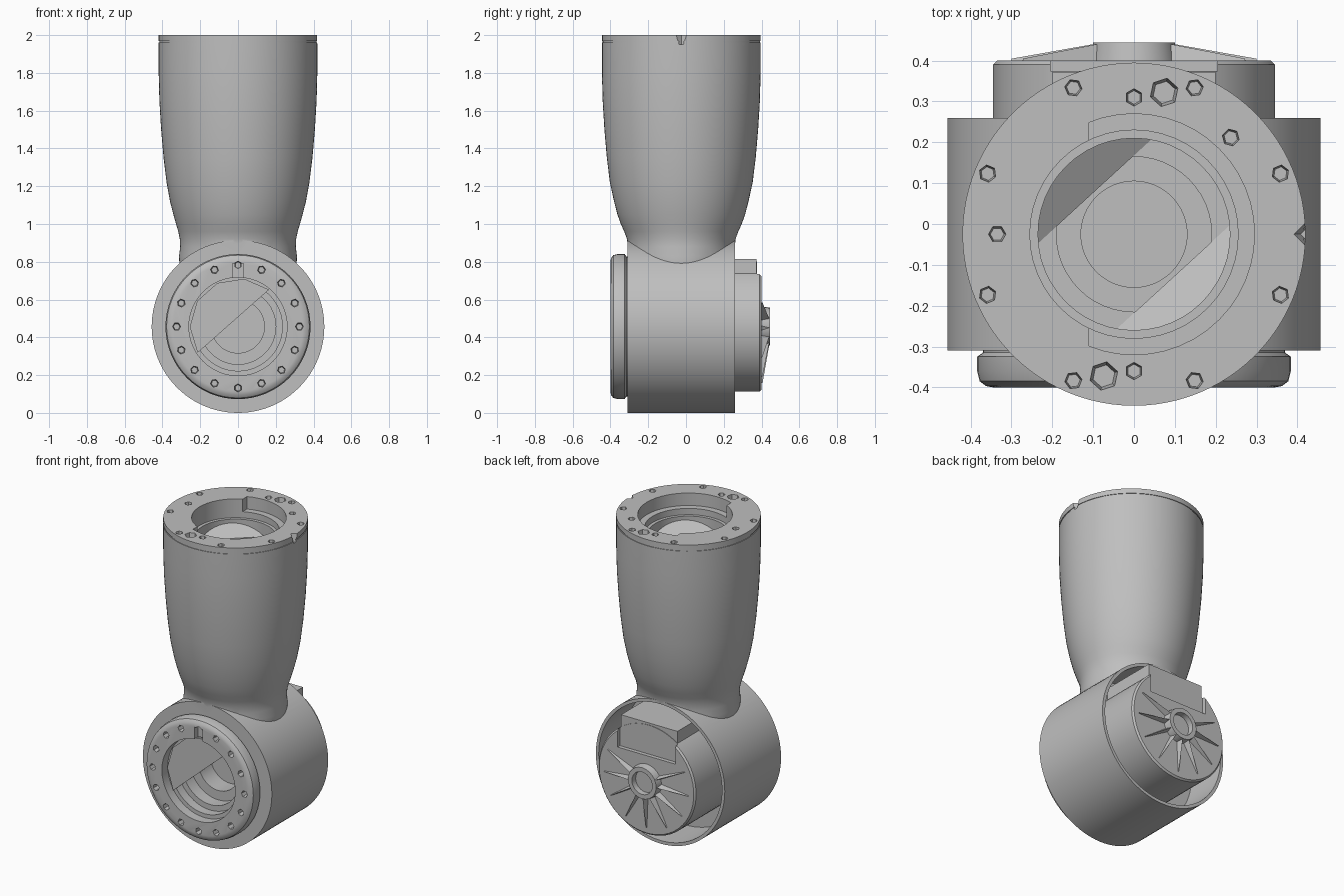
import bpy, bmesh
from math import sin, cos, pi, radians
from mathutils import Matrix, Vector

if "Cube" in bpy.data.objects:
    bpy.data.objects.remove(bpy.data.objects["Cube"])

grey = bpy.data.materials.new("light_grey")
grey.use_nodes = True
COLOUR = (0.52, 0.52, 0.52, 1)
grey.diffuse_color = COLOUR
grey.node_tree.nodes["Principled BSDF"].inputs["Base Color"].default_value = COLOUR

C = 0.457        # height of the drum axis
TUBE_Y = -0.025  # upright tube axis
# Local +z of these frames points forward (-y), or straight up the tube
FORWARD = Matrix.Translation((0, 0, C)) @ Matrix.Rotation(pi / 2, 4, 'X')
UP = Matrix.Translation((0, TUBE_Y, 0))


def finish(name, bm, frame):
    bmesh.ops.transform(bm, matrix=frame, verts=bm.verts)
    bmesh.ops.recalc_face_normals(bm, faces=bm.faces)
    mesh = bpy.data.meshes.new(name)
    bm.to_mesh(mesh)
    bm.free()
    mesh.materials.append(grey)
    ob = bpy.data.objects.new(name, mesh)
    bpy.context.collection.objects.link(ob)
    return ob


def loft(name, rings, frame, sides=64, centre=(0, 0), turn=0):
    """Stack of (height, x radius[, y radius]) rings with capped ends."""
    bm = bmesh.new()
    loops = []
    for ring in rings:
        z, rx, ry = ring[0], ring[1], ring[-1]
        loops.append([bm.verts.new((centre[0] + rx * cos(turn + 2 * pi * i / sides),
                                    centre[1] + ry * sin(turn + 2 * pi * i / sides), z))
                      for i in range(sides)])
    for a, b in zip(loops, loops[1:]):
        for i in range(sides):
            j = (i + 1) % sides
            bm.faces.new((a[i], a[j], b[j], b[i]))
    bm.faces.new(loops[0])
    bm.faces.new(loops[-1])
    return finish(name, bm, frame)


def box(name, low, high):
    bm = bmesh.new()
    bmesh.ops.create_cube(bm, size=1)
    low, high = Vector(low), Vector(high)
    frame = Matrix.Translation((low + high) / 2) @ Matrix.Diagonal((*(high - low), 1))
    return finish(name, bm, frame)


def boolean(ob, tool, operation='DIFFERENCE'):
    mod = ob.modifiers.new("boolean", 'BOOLEAN')
    mod.operation, mod.object, mod.solver = operation, tool, 'EXACT'
    bpy.context.view_layer.objects.active = ob
    bpy.ops.object.modifier_apply(modifier=mod.name)
    bpy.data.objects.remove(tool)


def segment(name, r, a0, a1, z, tilt, frame):
    """Thin circle segment, rising outwards from its chord."""
    steps = 5
    mid, half = (a0 + a1) / 2, (a1 - a0) / 2
    bm = bmesh.new()
    verts = []
    for i in range(steps + 1):
        a = radians(a0 + (a1 - a0) * i / steps)
        out = r * cos(a - radians(mid)) - r * cos(radians(half))
        verts.append(bm.verts.new((r * cos(a), r * sin(a), z + tilt * out)))
    face = bm.faces.new(verts)
    top = bmesh.ops.extrude_face_region(bm, geom=[face])["geom"]
    bmesh.ops.translate(bm, vec=(0, 0, -0.01), verts=[v for v in top if isinstance(v, bmesh.types.BMVert)])
    return finish(name, bm, frame)


# Body: horizontal drum joined to the upright swelling tube
body = loft("joint_body", [(-0.26, C), (0.31, C)], FORWARD, 96)
tube = loft("tube", [(0.5, 0.30, 0.28), (0.83, 0.312, 0.283), (0.88, 0.306, 0.284), (0.92, 0.308, 0.287),
                     (0.96, 0.316, 0.302), (1.0, 0.328, 0.32), (1.05, 0.342, 0.338),
                     (1.12, 0.36, 0.356), (1.22, 0.378), (1.35, 0.394), (1.5, 0.407),
                     (1.65, 0.416), (1.8, 0.42), (1.96, 0.42), (1.96, 0.416),
                     (1.968, 0.416), (1.968, 0.42), (2.0, 0.42)], UP, 96)
boolean(body, tube, 'UNION')

# Front mounting flange, rounded at its edge
flange = loft("front_flange", [(0.25, 0.37), (0.315, 0.37), (0.325, 0.384), (0.36, 0.384),
                               (0.385, 0.378), (0.397, 0.362), (0.40, 0.345)], FORWARD)
boolean(body, flange, 'UNION')

# Rear shell hollow, and the stepped front and top bores
boolean(body, loft("cut", [(-0.3, 0.437), (0.0, 0.437)], FORWARD, 96))
boolean(body, loft("cut", [(0.45, 0.26), (0.34, 0.26), (0.34, 0.235), (0.28, 0.235),
                           (0.28, 0.20), (0.20, 0.20), (0.20, 0.14), (0.08, 0.14)], FORWARD, 48))
boolean(body, loft("cut", [(2.05, 0.255), (1.88, 0.255), (1.88, 0.235), (1.80, 0.235),
                           (1.80, 0.19), (1.55, 0.19), (1.55, 0.13), (1.25, 0.13)], UP, 48))

# Wider half of the top bore
half_bore = loft("cut", [(1.92, 0.295), (2.05, 0.295)], UP, 48)
boolean(half_bore, box("cut", (-0.5, -0.5, 1.8), (-0.11, 0.5, 2.1)))
boolean(body, half_bore)


def bolt_hole(radius, angle, surface, frame, size=0.024):
    a = radians(angle)
    boolean(body, loft("cut", [(surface - 0.05, size * 0.7), (surface + 0.03, size)], frame, 6,
                       (radius * cos(a), radius * sin(a)), a))


# Bolt circles on flange and tube end
for i in range(16):
    bolt_hole(0.325, 22.5 * i, 0.40, FORWARD)
for i in range(8):
    bolt_hole(0.388, 22.5 + 45 * i, 2.0, UP)
for angle in (45, 90, 180, 270):
    bolt_hole(0.335, angle, 2.0, UP)
for angle in (78, 258):
    bolt_hole(0.355, angle, 2.0, UP, 0.04)

# Key slots in the flange, tube rim and rim edge
boolean(body, box("cut", (-0.03, -0.45, C + 0.25), (0.03, -0.36, C + 0.335)))
boolean(body, loft("cut", [(1.95, 0.012), (2.02, 0.035)], UP, 4, (0.42, 0)))

# Plates inside the bores
segment("front_bore_plate", 0.255, 50, 213, 0.352, 0, FORWARD)
segment("top_bore_baffle_left", 0.245, 78, 187, 1.80, 0.6, UP)
segment("top_bore_baffle_right", 0.245, -102, 7, 1.80, 0.6, UP)

# Rear motor housing with its recessed upper ledge
housing = loft("rear_housing", [(0.02, 0.345), (-0.39, 0.345), (-0.40, 0.335)], FORWARD)
boolean(housing, box("cut", (-0.205, 0.375, C + 0.16), (0.205, 0.5, 1)))
ledge = box("rear_ledge", (-0.2, -0.01, 0.6), (0.2, 0.372, 0.815))

# Rear hub ring and tapering ribs
hub = loft("rear_hub", [(-0.38, 0.11), (-0.445, 0.10)], FORWARD, 24)
boolean(hub, loft("cut", [(-0.41, 0.07), (-0.5, 0.075)], FORWARD, 24))
for i in range(9):
    bm = bmesh.new()
    near = [bm.verts.new((0.09, y, z)) for y, z in ((-0.014, -0.39), (0.014, -0.39), (0, -0.442))]
    far = [bm.verts.new((0.30, y, z)) for y, z in ((-0.006, -0.39), (0.006, -0.39), (0, -0.405))]
    bm.faces.new(near)
    bm.faces.new(far)
    for k in range(3):
        m = (k + 1) % 3
        bm.faces.new((near[k], near[m], far[m], far[k]))
    finish("rear_rib_%d" % (i + 1), bm,
           FORWARD @ Matrix.Rotation(radians(-205 + 230 * i / 8), 4, 'Z'))

# Smooth shading on the turned parts
bpy.ops.object.select_all(action='DESELECT')
for ob in (body, housing, hub):
    ob.select_set(True)
bpy.context.view_layer.objects.active = body
bpy.ops.object.shade_smooth_by_angle(angle=radians(30))
